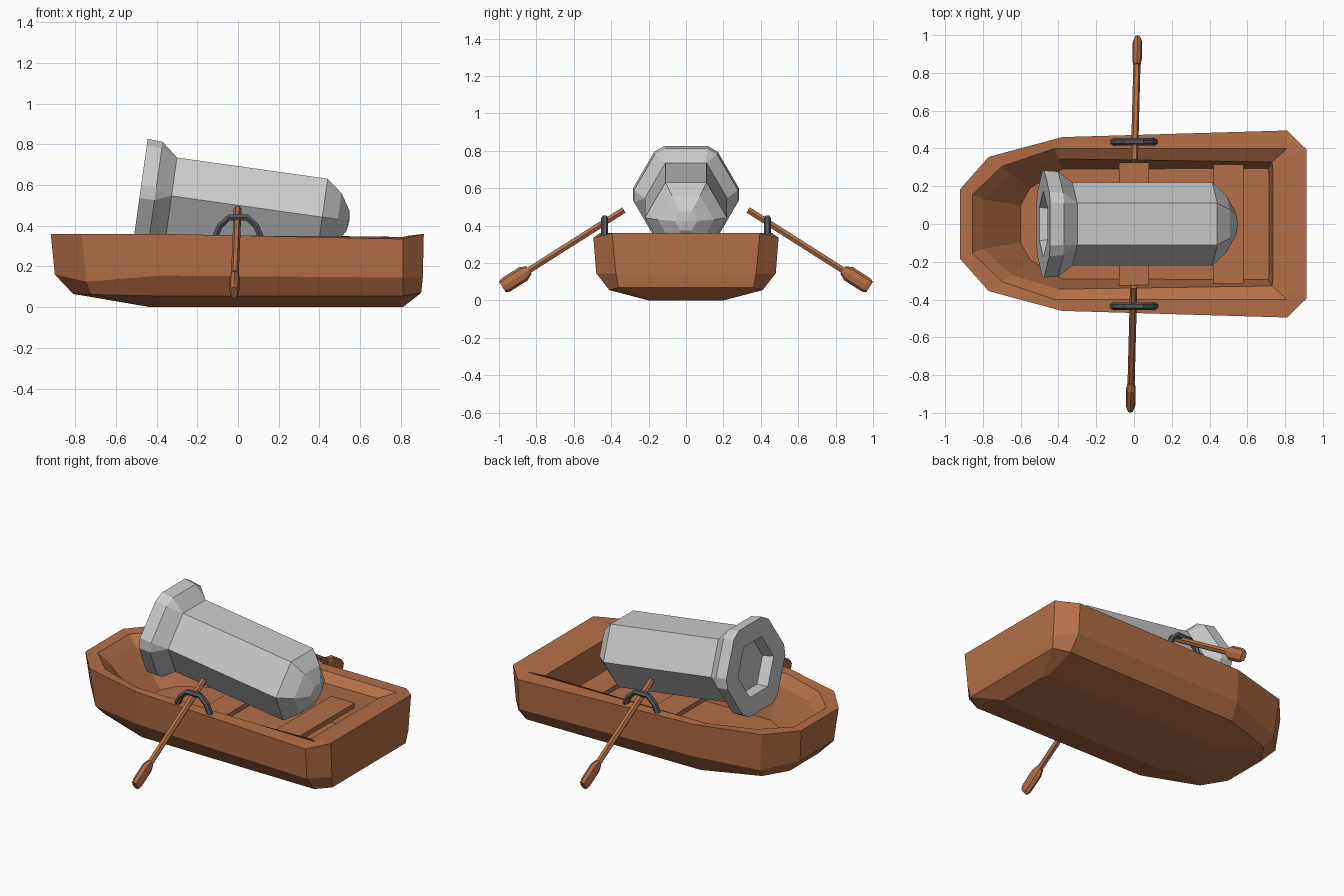
import bpy, bmesh
from math import sin, cos, radians
from mathutils import Vector, Matrix

if "Cube" in bpy.data.objects:
    bpy.data.objects.remove(bpy.data.objects["Cube"])


def material(name, rgb):
    m = bpy.data.materials.new(name)
    m.diffuse_color = (*rgb, 1)
    m.use_nodes = True
    m.node_tree.nodes["Principled BSDF"].inputs["Base Color"].default_value = m.diffuse_color
    return m


WOOD = material("wood", (0.46, 0.16, 0.065))
IRON = material("dark_iron", (0.09, 0.10, 0.105))


def skin(name, rings, mat=None):
    """Bridge closed rings of equal length and cap both ends."""
    bm = bmesh.new()
    loops = [[bm.verts.new(p) for p in ring] for ring in rings]
    n = len(loops[0])
    for a, b in zip(loops, loops[1:]):
        for i in range(n):
            j = (i + 1) % n
            bm.faces.new((a[i], a[j], b[j], b[i]))
    bm.faces.new(loops[0][::-1])
    bm.faces.new(loops[-1])
    bmesh.ops.remove_doubles(bm, verts=bm.verts, dist=0.0005)
    bmesh.ops.recalc_face_normals(bm, faces=bm.faces)
    mesh = bpy.data.meshes.new(name)
    bm.to_mesh(mesh)
    bm.free()
    obj = bpy.data.objects.new(name, mesh)
    bpy.context.collection.objects.link(obj)
    if mat:
        mesh.materials.append(mat)
    return obj


# Hull: half outlines from bow to stern, keel up to rim, then down inside
outlines = [
    [(-.43, .10, 0), (-.42, .15, 0), (-.38, .20, 0), (.80, .20, 0), (.81, .17, 0)],
    [(-.81, .14, .065), (-.72, .28, .062), (-.38, .40, .055), (.81, .41, .055), (.90, .36, .07)],
    [(-.90, .165, .16), (-.745, .335, .125), (-.38, .45, .155), (.81, .48, .145), (.908, .375, .145)],
    [(-.92, .185, .36), (-.77, .355, .36), (-.38, .46, .36), (.81, .495, .335), (.913, .395, .36)],
    [(-.855, .155, .357), (-.70, .305, .357), (-.42, .40, .355), (.81, .40, .345), (.83, .36, .35)],
    [(-.80, .13, .31), (-.65, .27, .30), (-.40, .345, .30), (.73, .328, .315), (.735, .30, .318)],
    [(-.60, .10, .10), (-.55, .19, .10), (-.38, .29, .10), (.71, .295, .10), (.715, .26, .10)],
]
skin("hull", [h + [(x, -y, z) for x, y, z in reversed(h)] for h in outlines], WOOD)

# Seats
for name, x, half in (("middle_seat", 0, .325), ("rear_seat", .50, .315)):
    rings = [[(x + sx * .08, sy * half, z) for sx, sy in ((-1, -1), (1, -1), (1, 1), (-1, 1))]
             for z in (.22, .25)]
    skin(name, rings, WOOD)

# Cannon: six-sided lathe along its tilted axis; split widens bevelled corners
muzzle = Vector((-.48, 0, .568))
tilt = radians(8)
axis = Vector((cos(tilt), 0, -sin(tilt)))
up = Vector((sin(tilt), 0, cos(tilt)))
side = Vector((0, 1, 0))


def cannon_ring(t, r, split=0):
    ring = []
    for k in range(6):
        for s in (-split, split):
            a = radians(60 * k + s)
            ring.append(muzzle + axis * t + side * (r * cos(a)) + up * (r * sin(a)))
    return ring


cannon_profile = [(.07, .165, 0), (0, .175, 0), (0, .285, 6.5), (.075, .28, 6.5),
                  (.155, .22, 0), (.903, .22, 0), (.98, .15, 0), (1.03, .06, 0), (1.037, .002, 0)]
skin("cannon", [cannon_ring(*p) for p in cannon_profile])


# Oars and oarlocks: second side is the first turned half round
def sweep_ring(c, u, v, ru, rv, n=6):
    return [c + u * (ru * cos(radians(360 * k / n))) + v * (rv * sin(radians(360 * k / n)))
            for k in range(n)]


arch = [(-.115, .34), (-.088, .40), (-.045, .44), (.045, .44), (.088, .40), (.115, .34)]
for label, turn in (("left", 0), ("right", 180)):
    rot = Matrix.Rotation(radians(turn), 4, 'Z')
    start = Vector((.002, .333, .483))
    d = Vector((.022, .844, -.536)).normalized()
    u = d.cross(Vector((0, 0, 1))).normalized()
    v = u.cross(d)
    # Oar shaft
    shaft = skin(label + "_oar_shaft",
                 [sweep_ring(start + d * t, u, v, .019, .019) for t in (0, .64)], WOOD)
    # Oar blade
    blade = skin(label + "_oar_blade",
                 [sweep_ring(start + d * t, u, v, a, b, 8) for t, a, b in
                  ((.60, .019, .024), (.635, .025, .042), (.745, .025, .042), (.768, .018, .034))], WOOD)
    # Oarlock arch
    pts = [Vector((x, .435, z)) for x, z in arch]
    rings = []
    for i, p in enumerate(pts):
        tangent = (pts[min(i + 1, 5)] - pts[max(i - 1, 0)]).normalized()
        rings.append(sweep_ring(p, side, tangent.cross(side), .019, .017))
    lock = skin(label + "_oarlock", rings, IRON)
    for obj in (shaft, blade, lock):
        obj.data.transform(rot)
